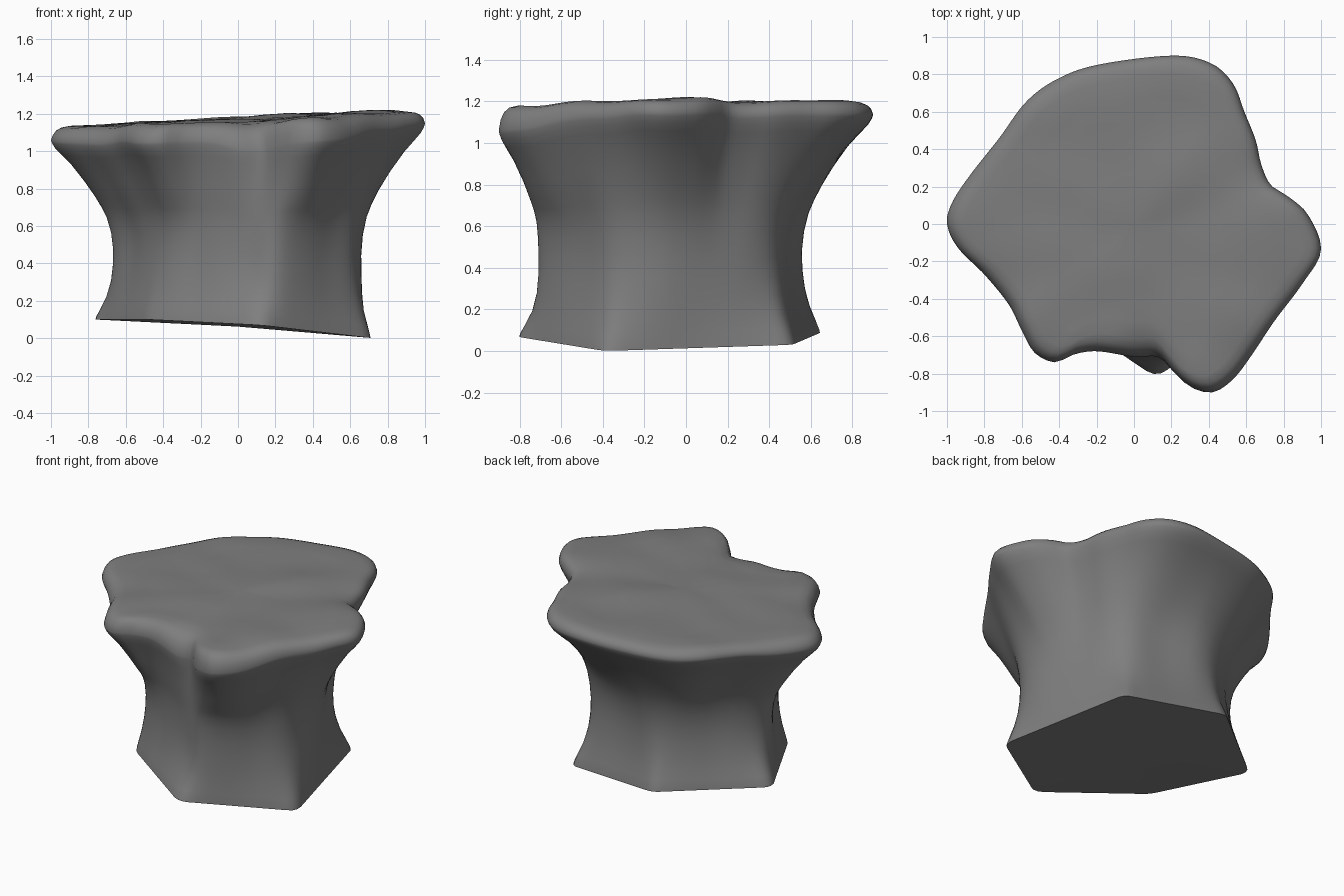
import bpy, bmesh, math
from mathutils import Vector, noise

if "Cube" in bpy.data.objects:
    bpy.data.objects.remove(bpy.data.objects["Cube"])

N = 144  # points around the stump

TOP = [(1, -.14), (.93, .05), (.82, .15), (.73, .21), (.68, .32), (.65, .45), (.59, .6), (.53, .75),
       (.41, .86), (.2, .9), (-.2, .85), (-.42, .77), (-.58, .65), (-.72, .46), (-.87, .27),
       (-.97, .12), (-1, 0), (-.94, -.13), (-.8, -.27), (-.67, -.43), (-.6, -.57), (-.53, -.69),
       (-.42, -.74), (-.33, -.7), (-.2, -.68), (0, -.71), (.13, -.71), (.2, -.78), (.3, -.87),
       (.42, -.9), (.53, -.83), (.63, -.7), (.75, -.52), (.9, -.32)]
WAIST = [(.62, -.36), (.65, -.1), (.54, .2), (.41, .42), (.16, .5), (-.16, .55), (-.45, .36),
         (-.66, .1), (-.57, -.15), (-.42, -.4), (-.18, -.54), (.05, -.65), (.22, -.7), (.45, -.53)]
# base corners with their heights
BASE = [(.72, -.39, 0), (.51, .51, .03), (-.2, .65, .09), (-.78, .18, .1), (-.48, -.42, .1), (.12, -.82, .07)]


def radial(points, smooth):
    """Resample a closed outline at N even angles; returns (radius, height) pairs."""
    pts = [Vector((*p, 0)[:3]) for p in points]
    dense = []
    for i in range(len(pts)):
        a, b, c, d = (pts[(i + k) % len(pts)] for k in (-1, 0, 1, 2))
        for s in range(24):
            t = s / 24
            if smooth:
                p = (b * 2 + (c - a) * t + (a * 2 - b * 5 + c * 4 - d) * t**2
                     + (b * 3 - a - c * 3 + d) * t**3) / 2
            else:
                p = b.lerp(c, t)
            dense.append((math.atan2(p.y, p.x) % math.tau, math.hypot(p.x, p.y), p.z))
    dense.sort()
    f, l = dense[0], dense[-1]
    dense = [(l[0] - math.tau, *l[1:])] + dense + [(f[0] + math.tau, *f[1:])]
    out, j = [], 0
    for i in range(N):
        ang = math.tau * i / N
        while dense[j + 1][0] < ang:
            j += 1
        p, q = dense[j], dense[j + 1]
        t = (ang - p[0]) / max(q[0] - p[0], 1e-6)
        out.append((p[1] + (q[1] - p[1]) * t, p[2] + (q[2] - p[2]) * t))
    return out


def rounded(ring):
    """Soften corners by averaging neighbours."""
    return [tuple(sum(ring[(i + k) % N][c] for k in (-1, 0, 1)) / 3 for c in (0, 1)) for i in range(N)]


def top_z(x, y):
    bump = noise.noise(Vector((x * 2.2, y * 3.5, 4))) * .022
    dip = .05 * math.exp(-((x - .06)**2 + (y + .74)**2) / .025)  # front notch
    return 1.174 + .045 * x + .012 * y + bump - dip


def rim_sag(ang):
    """How far the flare starts lower on the front and left sides."""
    side = max(0, math.cos(ang - math.radians(240)))
    lobe = max(0, math.cos(ang - math.radians(292))) ** 8
    return .035 * side + .035 * lobe


top, waist, base = radial(TOP, True), radial(WAIST, True), rounded(radial(BASE, False))

# side profile: height fraction, outline blend (-1 base, 0 waist, 1 top)
KEYS = [(0, -1), (.015, -.96), (.06, -.75), (.12, -.46), (.2, -.2), (.28, -.05), (.36, 0), (.45, .03),
        (.53, .1), (.59, .19), (.65, .3), (.73, .47), (.82, .69), (.87, .84), (.905, .94),
        (.93, .985), (.945, 1)]

bm = bmesh.new()
rings = []
for h0, b in KEYS:
    ring = []
    for i in range(N):
        ang = math.tau * i / N
        c, s = math.cos(ang), math.sin(ang)
        h = h0 - rim_sag(ang) * min(1, max(0, b) * 3)
        r = waist[i][0] + (((top if b > 0 else base)[i][0]) - waist[i][0]) * abs(b)
        # soft vertical grooves, fading at rim and base
        fade = math.sin(math.pi * min(h0 / .945, 1))
        r += noise.noise(Vector((c * 2.6, s * 2.6, h * 1.3))) * .015 * fade
        zb, zt = base[i][1], top_z(top[i][0] * c, top[i][0] * s)
        ring.append(bm.verts.new((r * c, r * s, zb + (zt - zb) * h)))
    rings.append(ring)

# rounded rim and gently uneven top
for inset, scale, drop in [(.01, 1, .6), (.028, 1, .3), (.055, 1, .11), (.1, 1, 0), (.1, .85, 0),
                           (.1, .7, 0), (.1, .52, 0), (.1, .35, 0), (.1, .18, 0)]:
    ring = []
    for i in range(N):
        ang = math.tau * i / N
        r = (top[i][0] - inset) * scale
        x, y = r * math.cos(ang), r * math.sin(ang)
        sag = (.055 + rim_sag(ang)) * 1.1
        ring.append(bm.verts.new((x, y, top_z(x, y) - drop * sag)))
    rings.append(ring)

for lo, hi in zip(rings, rings[1:]):
    for i in range(N):
        j = (i + 1) % N
        bm.faces.new((lo[i], lo[j], hi[j], hi[i]))

# close the top and underside
for ring, z in ((rings[-1], top_z(0, 0)), (rings[0], .062)):
    mid = bm.verts.new((0, 0, z))
    for i in range(N):
        bm.faces.new((ring[i], ring[(i + 1) % N], mid))
bmesh.ops.recalc_face_normals(bm, faces=bm.faces)

mesh = bpy.data.meshes.new("rock_stump")
bm.to_mesh(mesh)
bm.free()
stump = bpy.data.objects.new("rock_stump", mesh)
bpy.context.collection.objects.link(stump)

# dark grey stone
stone = bpy.data.materials.new("stone")
stone.diffuse_color = (.21, .21, .21, 1)
stone.use_nodes = True
stone.node_tree.nodes["Principled BSDF"].inputs["Base Color"].default_value = stone.diffuse_color
mesh.materials.append(stone)

bpy.context.view_layer.objects.active = stump
stump.select_set(True)
bpy.ops.object.shade_smooth_by_angle(angle=math.radians(50))
